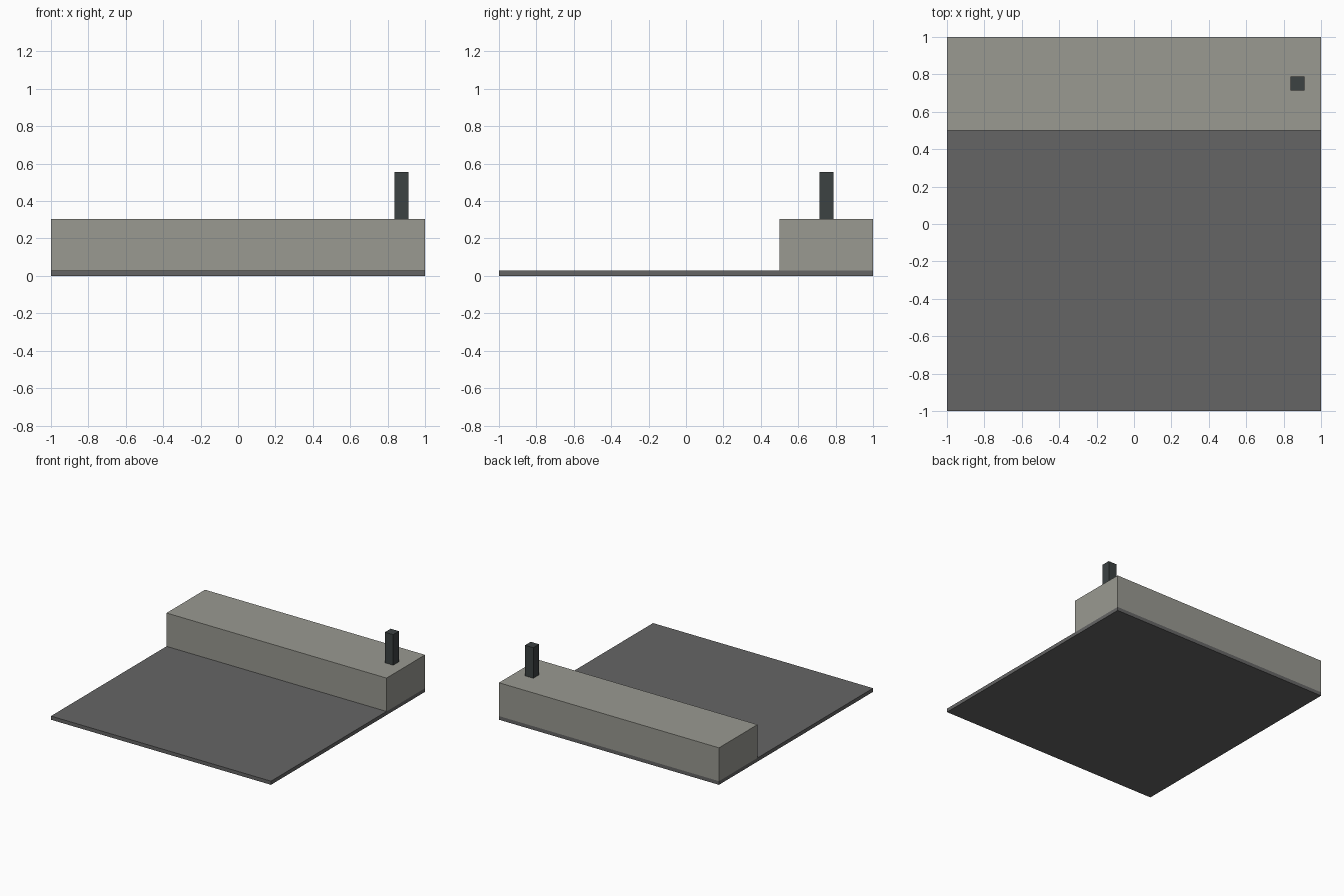
import bpy
import bmesh

old = bpy.data.objects.get("Cube")
if old:
    bpy.data.objects.remove(old, do_unlink=True)


def material(name, rgb):
    mat = bpy.data.materials.new(name)
    mat.use_nodes = True
    colour = (*rgb, 1.0)
    mat.diffuse_color = colour
    mat.node_tree.nodes["Principled BSDF"].inputs["Base Color"].default_value = colour
    return mat


def box(name, low, high, mat):
    """Flat-faced box spanning two opposite corners."""
    bm = bmesh.new()
    bmesh.ops.create_cube(bm, size=1)
    for v in bm.verts:
        v.co = [(a + b) / 2 + c * (b - a) for a, b, c in zip(low, high, v.co)]
    mesh = bpy.data.meshes.new(name)
    bm.to_mesh(mesh)
    bm.free()
    mesh.materials.append(mat)
    obj = bpy.data.objects.new(name, mesh)
    bpy.context.collection.objects.link(obj)
    return obj


asphalt = material("asphalt grey", (0.13, 0.13, 0.13))
concrete = material("concrete grey", (0.32, 0.32, 0.285))
iron = material("dark iron", (0.045, 0.054, 0.055))

ROAD_TOP, KERB_TOP, POST_TOP = 0.03, 0.304, 0.555

# Thin road slab under everything
box("road_slab", (-1, -1, 0), (1, 1, ROAD_TOP), asphalt)

# Raised pavement along the back edge
box("pavement", (-1, 0.5, ROAD_TOP), (1, 1, KERB_TOP), concrete)

# Square post standing on the pavement
x, y, half = 0.873, 0.752, 0.0375
box("post", (x - half, y - half, KERB_TOP), (x + half, y + half, POST_TOP), iron)
